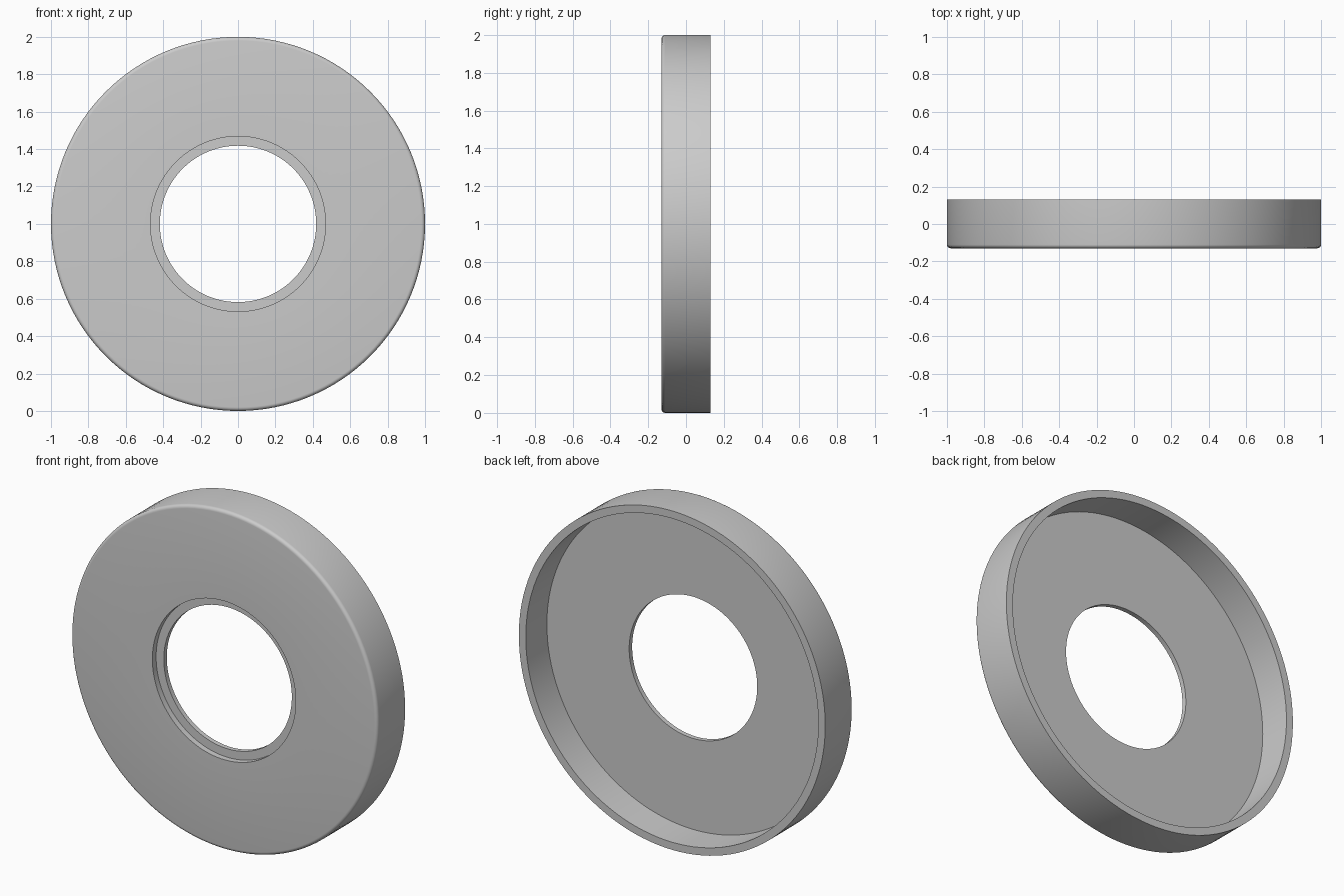
import bpy, bmesh, math
from mathutils import Matrix

if "Cube" in bpy.data.objects:
    bpy.data.objects.remove(bpy.data.objects["Cube"])

SEGMENTS = 128
FRONT, BACK = -0.13, 0.13
FILLET = 0.02

# Closed cross-section as (radius, y): back rim, recess, hole, counterbore, front face
profile = [(1.0, BACK), (0.955, BACK), (0.955, -0.067), (0.418, -0.067),
           (0.418, -0.095), (0.468, -0.095), (0.468, FRONT)]
# Rounded front outer edge
for i in range(6):
    a = math.radians(90 * i / 5)
    profile.append((1 - FILLET + FILLET * math.sin(a),
                    FRONT + FILLET - FILLET * math.cos(a)))

# Revolve the section around the y axis
bm = bmesh.new()
verts = [bm.verts.new((r, y, 0)) for r, y in profile]
edges = [bm.edges.new((verts[i - 1], verts[i])) for i in range(len(verts))]
bmesh.ops.spin(bm, geom=verts + edges, cent=(0, 0, 0), axis=(0, 1, 0),
               angle=math.tau, steps=SEGMENTS, use_merge=True)
bmesh.ops.remove_doubles(bm, verts=bm.verts, dist=1e-5)
bmesh.ops.recalc_face_normals(bm, faces=bm.faces)
bmesh.ops.transform(bm, matrix=Matrix.Translation((0, 0, 1)), verts=bm.verts)

mesh = bpy.data.meshes.new("ring_cover")
bm.to_mesh(mesh)
bm.free()
ring = bpy.data.objects.new("ring_cover", mesh)
bpy.context.collection.objects.link(ring)
bpy.context.view_layer.objects.active = ring
ring.select_set(True)
bpy.ops.object.shade_smooth_by_angle(angle=math.radians(30))
